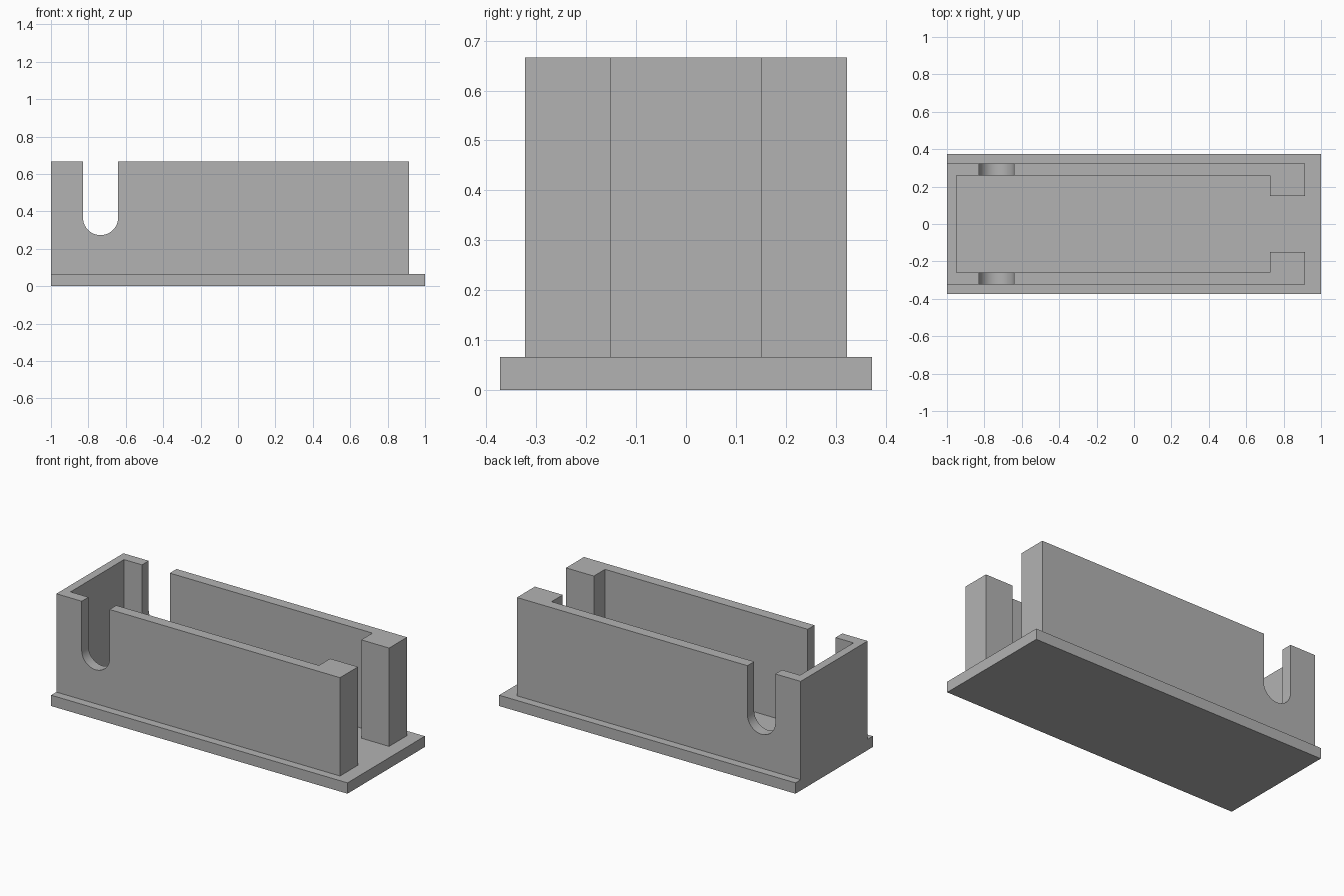
import bpy
import bmesh
from math import pi, sin, cos, radians
from mathutils import Vector

cube = bpy.data.objects.get("Cube")
if cube:
    bpy.data.objects.remove(cube, do_unlink=True)

grey = bpy.data.materials.new("plain grey")
grey.use_nodes = True
colour = (0.45, 0.45, 0.45, 1)
grey.diffuse_color = colour
grey.node_tree.nodes["Principled BSDF"].inputs["Base Color"].default_value = colour


def prism(name, points, direction):
    """Extrude a closed outline along a direction."""
    bm = bmesh.new()
    face = bm.faces.new([bm.verts.new(p) for p in points])
    result = bmesh.ops.extrude_face_region(bm, geom=[face], use_keep_orig=True)
    moved = [v for v in result["geom"] if isinstance(v, bmesh.types.BMVert)]
    bmesh.ops.translate(bm, verts=moved, vec=Vector(direction))
    bmesh.ops.recalc_face_normals(bm, faces=bm.faces)
    mesh = bpy.data.meshes.new(name)
    bm.to_mesh(mesh)
    bm.free()
    mesh.materials.append(grey)
    obj = bpy.data.objects.new(name, mesh)
    bpy.context.collection.objects.link(obj)
    return obj


BASE_TOP, WALL_TOP = 0.066, 0.666
BASE_Y, OUTER_Y, INNER_Y, GATE_Y = 0.373, 0.323, 0.258, 0.15

# Base plate
prism("base_plate", [(-1, -BASE_Y, 0), (1, -BASE_Y, 0), (1, BASE_Y, 0), (-1, BASE_Y, 0)],
      (0, 0, BASE_TOP))

# Walls: half of the plan outline, mirrored, with thick posts at the open end
half = [(-1, OUTER_Y), (0.915, OUTER_Y), (0.915, GATE_Y), (0.727, GATE_Y),
        (0.727, INNER_Y), (-0.95, INNER_Y)]
plan = half + [(x, -y) for x, y in reversed(half)]
walls = prism("walls", [(x, y, BASE_TOP) for x, y in plan], (0, 0, WALL_TOP - BASE_TOP))

# Round-bottomed slot through both side walls
SLOT_X, SLOT_Z, SLOT_R, STEPS = -0.735, 0.367, 0.094, 32
slot = [(SLOT_X - SLOT_R, -0.5, 0.8)]
for i in range(STEPS + 1):
    a = pi + pi * i / STEPS
    slot.append((SLOT_X + SLOT_R * cos(a), -0.5, SLOT_Z + SLOT_R * sin(a)))
slot.append((SLOT_X + SLOT_R, -0.5, 0.8))
cutter = prism("slot_cutter", slot, (0, 1, 0))
cutter.hide_render = True

cut = walls.modifiers.new("slot", "BOOLEAN")
cut.operation = "DIFFERENCE"
cut.solver = "EXACT"
cut.object = cutter

# Keep the cut shape and drop the cutter
bpy.context.view_layer.update()
graph = bpy.context.evaluated_depsgraph_get()
cut_mesh = bpy.data.meshes.new_from_object(walls.evaluated_get(graph))
walls.modifiers.clear()
walls.data = cut_mesh
bpy.data.objects.remove(cutter, do_unlink=True)

# Smooth the slot curve, keep the corners sharp
bpy.ops.object.select_all(action="DESELECT")
walls.select_set(True)
bpy.context.view_layer.objects.active = walls
bpy.ops.object.shade_smooth_by_angle(angle=radians(30))
